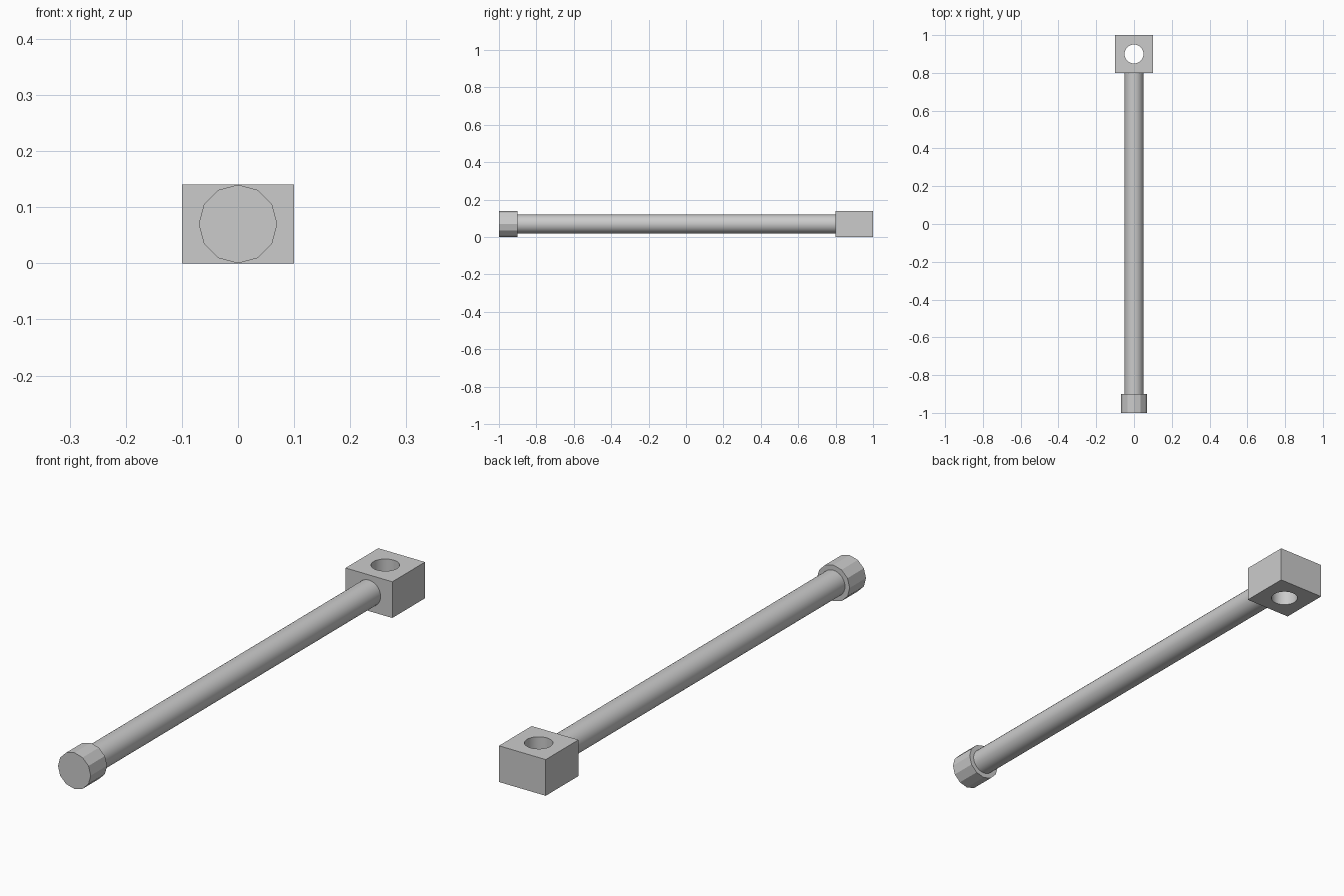
import bpy
import math

default = bpy.data.objects.get("Cube")
if default:
    bpy.data.objects.remove(default, do_unlink=True)

MID_Z = 0.07

grey = bpy.data.materials.new("plain grey")
grey.use_nodes = True
colour = (0.6, 0.6, 0.6, 1)
grey.diffuse_color = colour
grey.node_tree.nodes["Principled BSDF"].inputs["Base Color"].default_value = colour


def cylinder(name, sides, radius, depth, location, along_y=True):
    tilt = math.pi / 2 if along_y else 0
    bpy.ops.mesh.primitive_cylinder_add(vertices=sides, radius=radius, depth=depth,
                                        location=location, rotation=(tilt, 0, 0))
    obj = bpy.context.object
    obj.name = name
    obj.data.materials.append(grey)
    return obj


# Twelve-sided end cap, flat shaded
cylinder("end_cap", 12, 0.07, 0.1, (0, -0.95, MID_Z))

# Long smooth shaft between cap and block
cylinder("shaft", 32, 0.05, 1.7, (0, -0.05, MID_Z))
bpy.ops.object.shade_smooth_by_angle(angle=math.radians(30))

# Square end block
bpy.ops.mesh.primitive_cube_add(size=1, location=(0, 0.9, MID_Z))
block = bpy.context.object
block.name = "end_block"
block.scale = (0.2, 0.2, 0.14)
bpy.ops.object.transform_apply(location=False, rotation=False, scale=True)
block.data.materials.append(grey)

# Vertical hole through the block
cutter = cylinder("hole_cutter", 32, 0.05, 0.3, (0, 0.9, MID_Z), along_y=False)
cutter.hide_render = True
bpy.context.view_layer.objects.active = block
hole = block.modifiers.new("pin_hole", "BOOLEAN")
hole.operation = "DIFFERENCE"
hole.solver = "EXACT"
hole.object = cutter
bpy.ops.object.modifier_apply(modifier=hole.name)
bpy.data.objects.remove(cutter, do_unlink=True)

# Smooth hole wall, sharp block edges
bpy.ops.object.select_all(action="DESELECT")
block.select_set(True)
bpy.ops.object.shade_smooth_by_angle(angle=math.radians(30))
